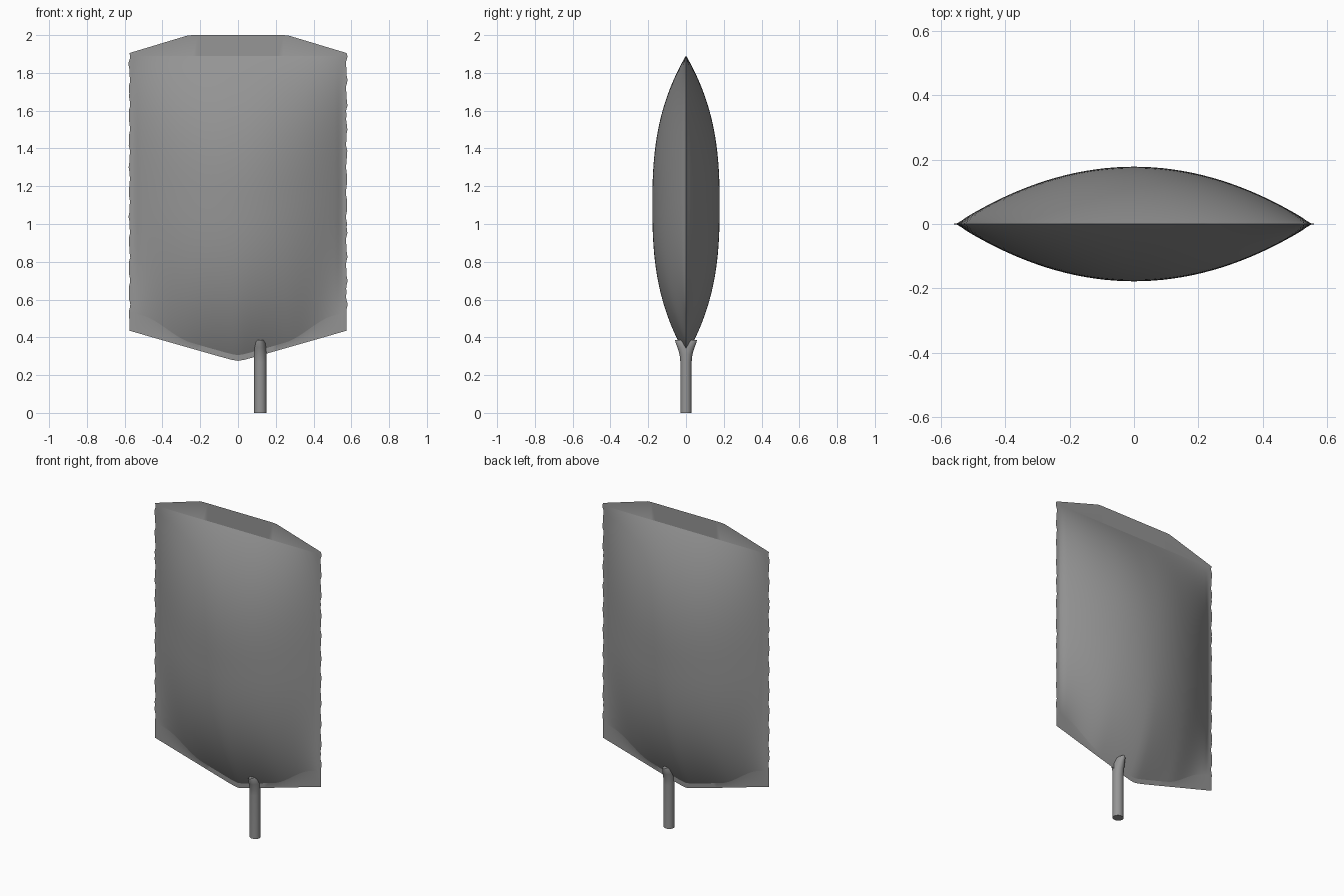
import bpy, bmesh, math

cube = bpy.data.objects.get("Cube")
if cube:
    bpy.data.objects.remove(cube)

HALF_W, BODY_W, SEAL_TOP, DEPTH = 0.575, 0.553, 1.89, 0.177


def material(name, value):
    mat = bpy.data.materials.new(name)
    mat.use_nodes = True
    colour = (value, value, value, 1)
    mat.diffuse_color = colour
    mat.node_tree.nodes["Principled BSDF"].inputs["Base Color"].default_value = colour
    return mat


def finish(bm, name, mat, angle):
    bmesh.ops.remove_doubles(bm, verts=bm.verts, dist=0.0003)
    bmesh.ops.recalc_face_normals(bm, faces=bm.faces)
    mesh = bpy.data.meshes.new(name)
    bm.to_mesh(mesh)
    bm.free()
    obj = bpy.data.objects.new(name, mesh)
    bpy.context.collection.objects.link(obj)
    mesh.materials.append(mat)
    bpy.ops.object.select_all(action="DESELECT")
    obj.select_set(True)
    bpy.context.view_layer.objects.active = obj
    bpy.ops.object.shade_smooth_by_angle(angle=math.radians(angle))
    return obj


def smooth(a, b, v):
    t = min(max((v - a) / (b - a), 0), 1)
    return t * t * (3 - 2 * t)


# Outline of the flat sealed film
def top_edge(x):
    return 2.0 - 0.095 * max(abs(x) - 0.26, 0) / (HALF_W - 0.26)


def bottom_edge(x):
    return 0.27 + 0.165 * math.hypot(x, 0.02) / HALF_W


# Lower limit of the inflated body, lifted at the corners
def body_bottom(x):
    return bottom_edge(x) + 0.03 + 0.07 * smooth(0.25, 0.5, abs(x))


def bulge(x, t):
    across = 1 - min(abs(x) / BODY_W, 1) ** 2
    soft = across * (0.75 + 0.25 * smooth(0, 0.12, across))
    along = 1 - abs(2 * t - 1) ** 2.6
    return DEPTH * soft * along


# Pouch: front and back sheets joined round a thin seal
NX, NZ = 56, 72
columns = [-HALF_W]
columns += [BODY_W * math.sin(math.pi * (i / NX - 0.5)) for i in range(NX + 1)]
columns += [HALF_W]
bm = bmesh.new()
for side in (-1, 1):
    grid = []
    for c, x in enumerate(columns):
        outer = c in (0, len(columns) - 1)
        low = body_bottom(x)
        line = [bm.verts.new((x, 0, bottom_edge(x)))]
        for k in range(NZ + 1):
            t = 0.5 - 0.5 * math.cos(math.pi * k / NZ)
            z = low + (SEAL_TOP - low) * t
            ripple = 0.003 * math.sin(z * 47) + 0.002 * math.sin(z * 101)
            px = x + ripple if outer else x
            y = 0 if outer else side * (0.001 + bulge(x, t))
            line.append(bm.verts.new((px, y, z)))
        line.append(bm.verts.new((x, 0, top_edge(x))))
        grid.append(line)
    for a, b in zip(grid, grid[1:]):
        for k in range(len(a) - 1):
            bm.faces.new((a[k], b[k], b[k + 1], a[k + 1]))
film = material("grey film", 0.3)
finish(bm, "pouch", film, 26)

# Outlet tube: round below, flaring to meet the body above
bm = bmesh.new()
rings = []
for z, rx, ry in ((0, 0.032, 0.03), (0.27, 0.032, 0.03), (0.31, 0.032, 0.034),
                  (0.345, 0.031, 0.045), (0.375, 0.027, 0.056), (0.385, 0.018, 0.058)):
    ring = []
    for i in range(24):
        a = math.tau * i / 24
        ring.append(bm.verts.new((0.118 + rx * math.cos(a), ry * math.sin(a), z)))
    rings.append(ring)
for a, b in zip(rings, rings[1:]):
    for i in range(24):
        j = (i + 1) % 24
        bm.faces.new((a[i], a[j], b[j], b[i]))
bm.faces.new(rings[0])
bm.faces.new(rings[-1])
finish(bm, "outlet_tube", film, 40)
